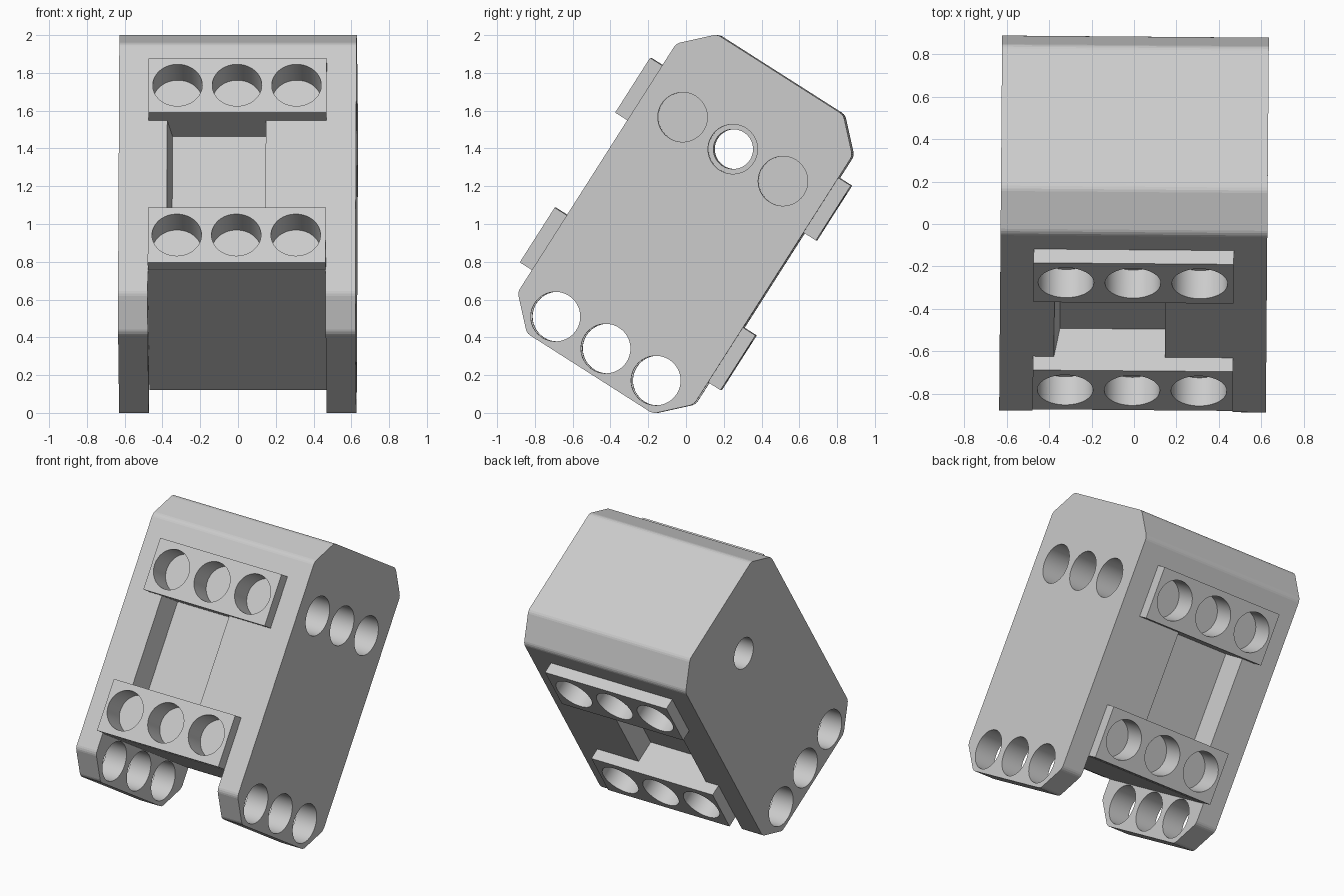
import bpy, bmesh, math
from mathutils import Matrix, Vector

if "Cube" in bpy.data.objects:
    bpy.data.objects.remove(bpy.data.objects["Cube"], do_unlink=True)

# Overall sizes, in the housing's own upright frame (z = long axis)
HALF_X, HALF_Y, HALF_Z = 0.628, 0.553, 0.938
CHAMFER = 0.157
PITCH, BORE, AXLE = 0.315, 0.131, 0.105
LEG = 0.157                      # leg thickness, also the shallow depth
SLOT_X = HALF_X - LEG
SLOT_Z = -0.645
PLATE_Z, PLATE_HALF, PLATE_OUT = 0.47, 0.172, 0.077
PLACE = (Matrix.Translation((0, 0, 1.0)) @ Matrix.Rotation(math.radians(-0.46), 4, 'Z')
         @ Matrix.Rotation(math.radians(-32.5), 4, 'X'))

grey = bpy.data.materials.new("light_grey")
grey.use_nodes = True
colour = (0.6, 0.6, 0.6, 1)
grey.diffuse_color = colour
grey.node_tree.nodes["Principled BSDF"].inputs["Base Color"].default_value = colour


def make_object(name, bm):
    bmesh.ops.recalc_face_normals(bm, faces=bm.faces)
    mesh = bpy.data.meshes.new(name)
    bm.to_mesh(mesh)
    bm.free()
    mesh.materials.append(grey)
    obj = bpy.data.objects.new(name, mesh)
    bpy.context.collection.objects.link(obj)
    return obj


def add_box(bm, low, high):
    low, high = Vector(low), Vector(high)
    size = Matrix.Diagonal((*(high - low), 1))
    bmesh.ops.create_cube(bm, size=1, matrix=Matrix.Translation((low + high) / 2) @ size)


def add_bore(bm, axis, start, end, radius):
    """Cylinder between two points along X or Y."""
    start, end = Vector(start), Vector(end)
    turn = Matrix.Rotation(math.pi / 2, 4, 'Y' if axis == 'X' else 'X')
    bmesh.ops.create_cone(bm, cap_ends=True, segments=64, radius1=radius, radius2=radius,
                          depth=(end - start).length,
                          matrix=Matrix.Translation((start + end) / 2) @ turn)


def extrude(bm, points, offset):
    face = bm.faces.new([bm.verts.new(p) for p in points])
    out = bmesh.ops.extrude_face_region(bm, geom=[face])
    moved = [g for g in out["geom"] if isinstance(g, bmesh.types.BMVert)]
    bmesh.ops.translate(bm, verts=moved, vec=offset)


def cut(obj, cutter):
    mod = obj.modifiers.new("cut", 'BOOLEAN')
    mod.operation, mod.solver, mod.object = 'DIFFERENCE', 'EXACT', cutter
    bpy.context.view_layer.objects.active = obj
    bpy.ops.object.modifier_apply(modifier=mod.name)


# Housing: chamfered octagon swept across the width, corners softly rounded
quarter = [(HALF_Y, HALF_Z - CHAMFER), (HALF_Y - CHAMFER, HALF_Z)]
top = quarter + [(-y, z) for y, z in reversed(quarter)]
outline = top + [(-y, -z) for y, z in top]
bm = bmesh.new()
extrude(bm, [(-HALF_X, y, z) for y, z in outline], (2 * HALF_X, 0, 0))
long_edges = [e for e in bm.edges if abs(e.verts[0].co.x - e.verts[1].co.x) > 1]
bmesh.ops.bevel(bm, geom=long_edges, offset=0.02, segments=3, profile=0.5, affect='EDGES')
housing = make_object("housing", bm)

# Connector plates on front and back, upper and lower
plates = []
for side, side_name in ((-1, "front"), (1, "back")):
    for level, level_name in ((1, "upper"), (-1, "lower")):
        bm = bmesh.new()
        ys = sorted((side * HALF_Y, side * (HALF_Y + PLATE_OUT)))
        zc = level * PLATE_Z
        add_box(bm, (-SLOT_X, ys[0], zc - PLATE_HALF), (SLOT_X, ys[1], zc + PLATE_HALF))
        plates.append(make_object(f"{side_name}_{level_name}_plate", bm))

# Slot between the legs
bm = bmesh.new()
add_box(bm, (-SLOT_X, -1, -1.5), (SLOT_X, 1, SLOT_Z))
slot_cutter = make_object("slot_cutter", bm)

# Shallow windows front and back, with one sloped side wall
bm = bmesh.new()
window_z = PLATE_Z - PLATE_HALF
for side in (-1, 1):
    section = [(-0.372, HALF_Y), (-0.345, HALF_Y - LEG), (0.15, HALF_Y - LEG),
               (0.15, HALF_Y + 0.05), (-0.372, HALF_Y + 0.05)]
    extrude(bm, [(x, side * y, -window_z) for x, y in section], (0, 0, 2 * window_z))
window_cutter = make_object("window_cutter", bm)

# Blind bores in the plates
bm = bmesh.new()
for side in (-1, 1):
    for z in (-PLATE_Z, PLATE_Z):
        for i in (-1, 0, 1):
            x = i * PITCH - 0.003
            add_bore(bm, 'Y', (x, side * 0.8, z),
                     (x, side * (HALF_Y + PLATE_OUT - LEG), z), BORE)
plate_bores = make_object("plate_bores", bm)

# Side bores: through both legs, and blind ones in the upper left side
bm = bmesh.new()
for i in (-1, 0, 1):
    add_bore(bm, 'X', (-1, i * PITCH, -0.782), (1, i * PITCH, -0.782), BORE)
    add_bore(bm, 'X', (HALF_X - PITCH, i * PITCH, PLATE_Z), (1, i * PITCH, PLATE_Z), BORE)
side_bores = make_object("side_bores", bm)

# Narrow axle hole right through
bm = bmesh.new()
add_bore(bm, 'X', (-1, 0, PLATE_Z), (1, 0, PLATE_Z), AXLE)
axle_bore = make_object("axle_bore", bm)

cutters = [slot_cutter, window_cutter, plate_bores, side_bores, axle_bore]
for cutter in cutters:
    cut(housing, cutter)
for plate in plates:
    cut(plate, plate_bores)
for cutter in cutters:
    bpy.data.objects.remove(cutter, do_unlink=True)

# Tilt into place; smooth only the bore walls
for obj in [housing] + plates:
    obj.data.transform(PLACE)
    bpy.ops.object.select_all(action='DESELECT')
    obj.select_set(True)
    bpy.context.view_layer.objects.active = obj
    bpy.ops.object.shade_smooth_by_angle(angle=math.radians(6.5))
